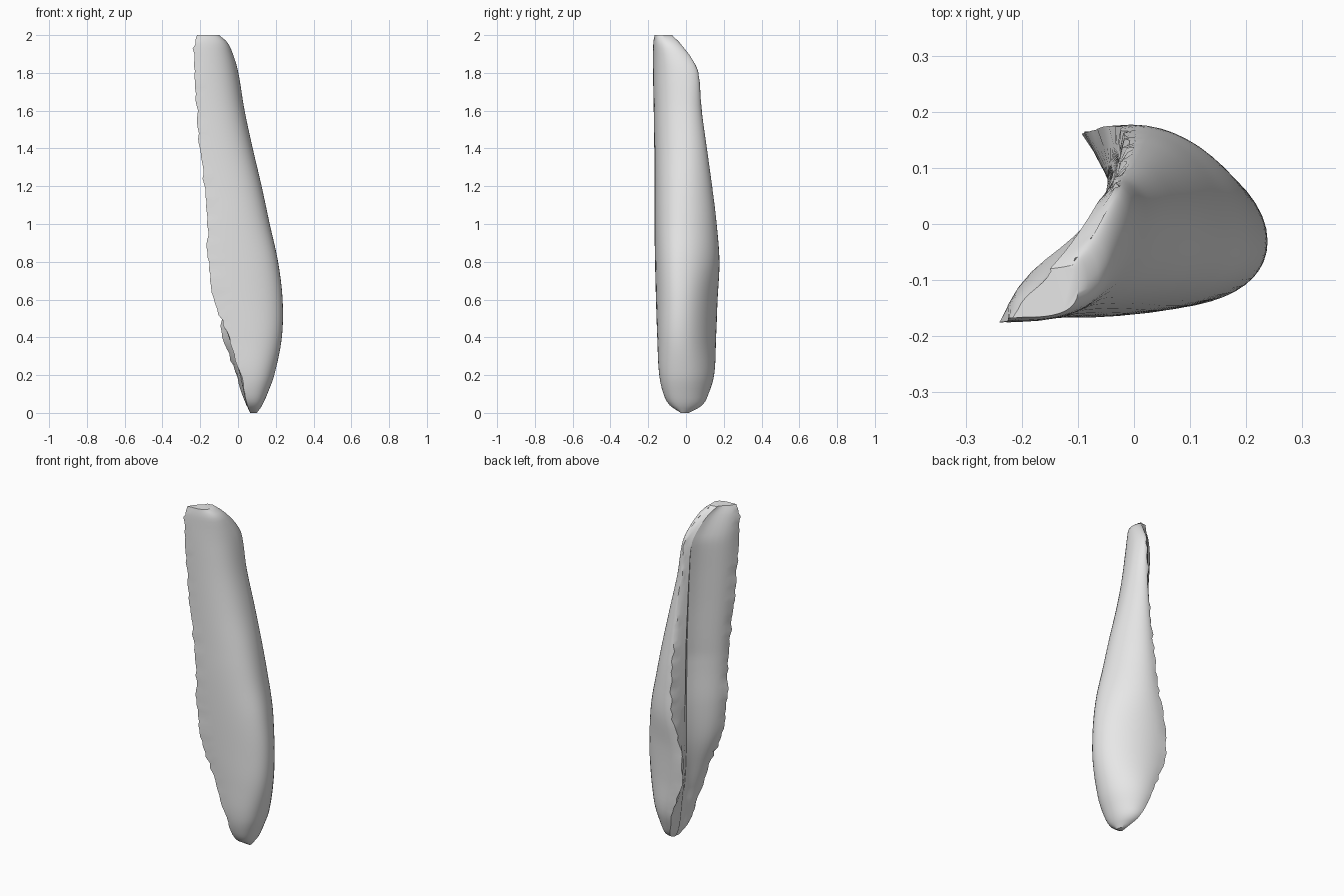
import bpy, bmesh, math, random
from mathutils import Vector

if "Cube" in bpy.data.objects:
    bpy.data.objects.remove(bpy.data.objects["Cube"])

random.seed(4)

# Cross-sections: height, front edge, outermost right, back edge, groove lip (x, y each)
ROWS = [
    (0.00, .065, -.025, .100, -.020, .070, .015, .067, -.002),
    (0.04, .050, -.085, .128, -.020, .045, .085, .050, .000),
    (0.10, .035, -.118, .155, -.020, .020, .118, .035, .005),
    (0.20, .015, -.140, .192, -.020, -.010, .147, .008, .030),
    (0.40, -.050, -.150, .232, -.030, -.078, .157, -.020, .045),
    (0.60, -.125, -.157, .236, -.030, -.086, .165, -.040, .065),
    (0.80, -.155, -.162, .212, -.030, -.030, .175, -.047, .076),
    (1.00, -.165, -.165, .168, -.020, -.015, .160, -.047, .072),
    (1.20, -.180, -.165, .125, -.010, -.015, .136, -.048, .068),
    (1.40, -.200, -.167, .078, .000, -.018, .109, -.050, .058),
    (1.60, -.217, -.170, .035, .000, -.030, .082, -.055, .050),
    (1.80, -.230, -.174, .002, -.005, -.032, .064, -.065, .038),
    (1.88, -.235, -.174, -.020, -.035, -.050, .028, -.085, .005),
    (1.96, -.230, -.172, -.055, -.085, -.085, -.035, -.120, -.045),
    (2.00, -.210, -.165, -.100, -.120, -.115, -.075, -.150, -.080),
]


def row_at(z):
    """Smooth (cubic Hermite) interpolation of the section table at height z."""
    i = max(k for k in range(len(ROWS) - 1) if ROWS[k][0] <= z)
    a, b = ROWS[i], ROWS[i + 1]
    p, n = ROWS[max(i - 1, 0)], ROWS[min(i + 2, len(ROWS) - 1)]
    h = b[0] - a[0]
    t = (z - a[0]) / h
    out = []
    for k in range(1, 9):
        ma = (b[k] - p[k]) / (b[0] - p[0]) * h
        mb = (n[k] - a[k]) / (n[0] - a[0]) * h
        out.append((2*t**3 - 3*t**2 + 1) * a[k] + (t**3 - 2*t**2 + t) * ma
                   + (3*t**2 - 2*t**3) * b[k] + (t**3 - t**2) * mb)
    return [Vector(out[j:j + 2]) for j in range(0, 8, 2)]


def bezier(a, b, c, d, n):
    """Points along a cubic curve, last point left out."""
    return [a*(1-t)**3 + b*3*t*(1-t)**2 + c*3*t*t*(1-t) + d*t**3
            for t in (i / n for i in range(n))]


def section(z):
    A, R, B, E = row_at(z)
    mid = min(1, z / .25) * max(0, min(1, (1.8 - z) / .7))
    corner = Vector((R.x, A.y - .008 - .012 * mid))
    # rounded outer skin: front, then back
    pts = bezier(A, A.lerp(corner, .68), R.lerp(corner, .62), R, 14)
    pts += bezier(R, R.lerp(Vector((R.x, B.y)), .55),
                  B.lerp(Vector((R.x, B.y + .008 + .03 * mid)), .5), B, 14)
    # narrow cut face down to the lip, then into the bottom of the groove
    H = E + Vector((.034, -.060)) * mid + Vector((.002, -.004))
    pts += [B.lerp(E, i / 3) for i in range(3)]
    pts += [E.lerp(H, i / 3) for i in range(3)]
    # broad inner face back to the front edge, fuller near that edge
    d = A - H
    side = Vector((d.y, -d.x))
    for i in range(8):
        t = i / 8
        pts.append(H.lerp(A, t) + side * 0.22 * math.sin(math.pi * t) * (t - .28))
    # torn look along the two edges only
    rag = 0.007 * min(1, z * 4)
    for i in (0, 28):
        pts[i] = pts[i] + Vector((random.uniform(-rag, rag), random.uniform(-rag, rag) * .4))
    return pts


# Ragged-edged wedge lofted through the sections
heights = [0, .012, .025, .04, .06, .08] + [.1 + i * .03 for i in range(62)] + [1.95, 1.97, 1.985, 2]
bm = bmesh.new()
rings = [[bm.verts.new((p.x, p.y, z)) for p in section(z)] for z in heights]
for lo, hi in zip(rings, rings[1:]):
    n = len(lo)
    for i in range(n):
        j = (i + 1) % n
        bm.faces.new((lo[i], lo[j], hi[j], hi[i]))
bm.faces.new(rings[-1])
bm.faces.new(rings[0][::-1])
bmesh.ops.recalc_face_normals(bm, faces=bm.faces)

mesh = bpy.data.meshes.new("grooved_wedge")
bm.to_mesh(mesh)
bm.free()
wedge = bpy.data.objects.new("grooved_wedge", mesh)
bpy.context.collection.objects.link(wedge)

grey = bpy.data.materials.new("light grey")
grey.diffuse_color = (0.8, 0.8, 0.8, 1)
grey.use_nodes = True
grey.node_tree.nodes["Principled BSDF"].inputs["Base Color"].default_value = grey.diffuse_color
mesh.materials.append(grey)

bpy.context.view_layer.objects.active = wedge
wedge.select_set(True)
bpy.ops.object.shade_smooth_by_angle(angle=math.radians(40))
